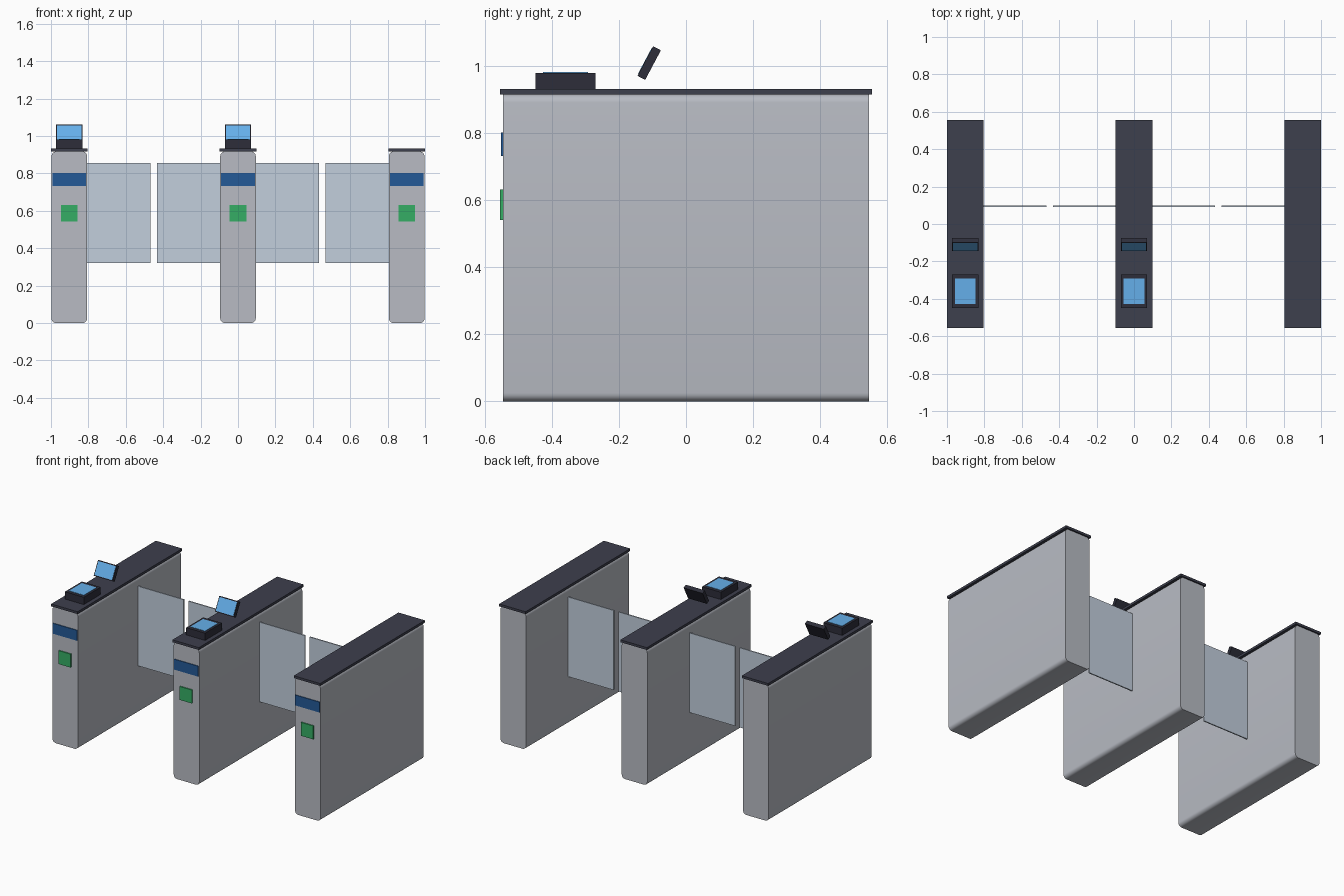
import bpy
import bmesh
from math import radians
from mathutils import Matrix

if "Cube" in bpy.data.objects:
    bpy.data.objects.remove(bpy.data.objects["Cube"])


def material(name, rgb):
    mat = bpy.data.materials.new(name)
    mat.use_nodes = True
    mat.diffuse_color = (*rgb, 1)
    mat.node_tree.nodes["Principled BSDF"].inputs["Base Color"].default_value = (*rgb, 1)
    return mat


STEEL = material("brushed_steel", (0.48, 0.50, 0.55))
DARK = material("dark_top", (0.047, 0.05, 0.074))
CASING = material("black_casing", (0.026, 0.027, 0.042))
BLUE = material("blue_band", (0.017, 0.10, 0.31))
GREEN = material("green_sign", (0.036, 0.42, 0.13))
SCREEN = material("lit_screen", (0.13, 0.43, 0.82))
GLASS = material("pale_glass", (0.54, 0.62, 0.72))


def box(name, size, centre, mat, tilt=0, round_radius=0):
    """Box of a given size; optionally rounds the edges that run along y."""
    bm = bmesh.new()
    bmesh.ops.create_cube(bm, size=1, matrix=Matrix.Diagonal((*size, 1)))
    if round_radius:
        long_edges = [e for e in bm.edges
                      if abs(e.verts[0].co.y - e.verts[1].co.y) > size[1] / 2]
        bmesh.ops.bevel(bm, geom=long_edges, offset=round_radius, segments=5,
                        profile=0.5, affect='EDGES')
    mesh = bpy.data.meshes.new(name)
    bm.to_mesh(mesh)
    bm.free()
    mesh.materials.append(mat)
    obj = bpy.data.objects.new(name, mesh)
    obj.location = centre
    obj.rotation_euler.x = tilt
    bpy.context.collection.objects.link(obj)
    if round_radius:
        bpy.ops.object.select_all(action='DESELECT')
        obj.select_set(True)
        bpy.context.view_layer.objects.active = obj
        bpy.ops.object.shade_smooth_by_angle(angle=radians(35))
    return obj


def cabinet(side, x):
    box(side + "_cabinet", (0.19, 1.094, 0.917), (x, 0, 0.4585), STEEL, round_radius=0.025)
    box(side + "_lid", (0.196, 1.112, 0.016), (x, 0, 0.924), DARK)
    box(side + "_front_band", (0.18, 0.01, 0.07), (x, -0.547, 0.768), BLUE)
    box(side + "_direction_sign", (0.09, 0.012, 0.09), (x, -0.549, 0.587), GREEN)


def reader_and_display(side, x):
    # Ticket reader lying on the lid
    box(side + "_reader", (0.14, 0.18, 0.05), (x, -0.36, 0.956), CASING)
    box(side + "_reader_screen", (0.11, 0.135, 0.004), (x, -0.36, 0.981), SCREEN)
    # Display leaning back towards the passage
    tilt = radians(-28)
    centre = Matrix.Translation((x, -0.11, 1.01))
    turn = Matrix.Rotation(tilt, 4, 'X')
    box(side + "_display", (0.14, 0.026, 0.10), centre.translation, CASING, tilt)
    face = centre @ turn @ Matrix.Translation((0, -0.013, 0))
    box(side + "_display_screen", (0.13, 0.003, 0.088), face.translation, SCREEN, tilt)


SPACING = 0.902
for side, x in (("right", -SPACING), ("middle", 0), ("left", SPACING)):
    cabinet(side, x)
    if side != "left":
        reader_and_display(side, x)

# Pairs of glass leaves meeting in the middle of each passage
for lane, x in (("right", -SPACING / 2), ("left", SPACING / 2)):
    for leaf, sign in (("outer", -1), ("inner", 1)):
        box(f"{lane}_lane_{leaf}_glass", (0.345, 0.008, 0.535),
            (x + sign * 0.19, 0.095, 0.588), GLASS)
